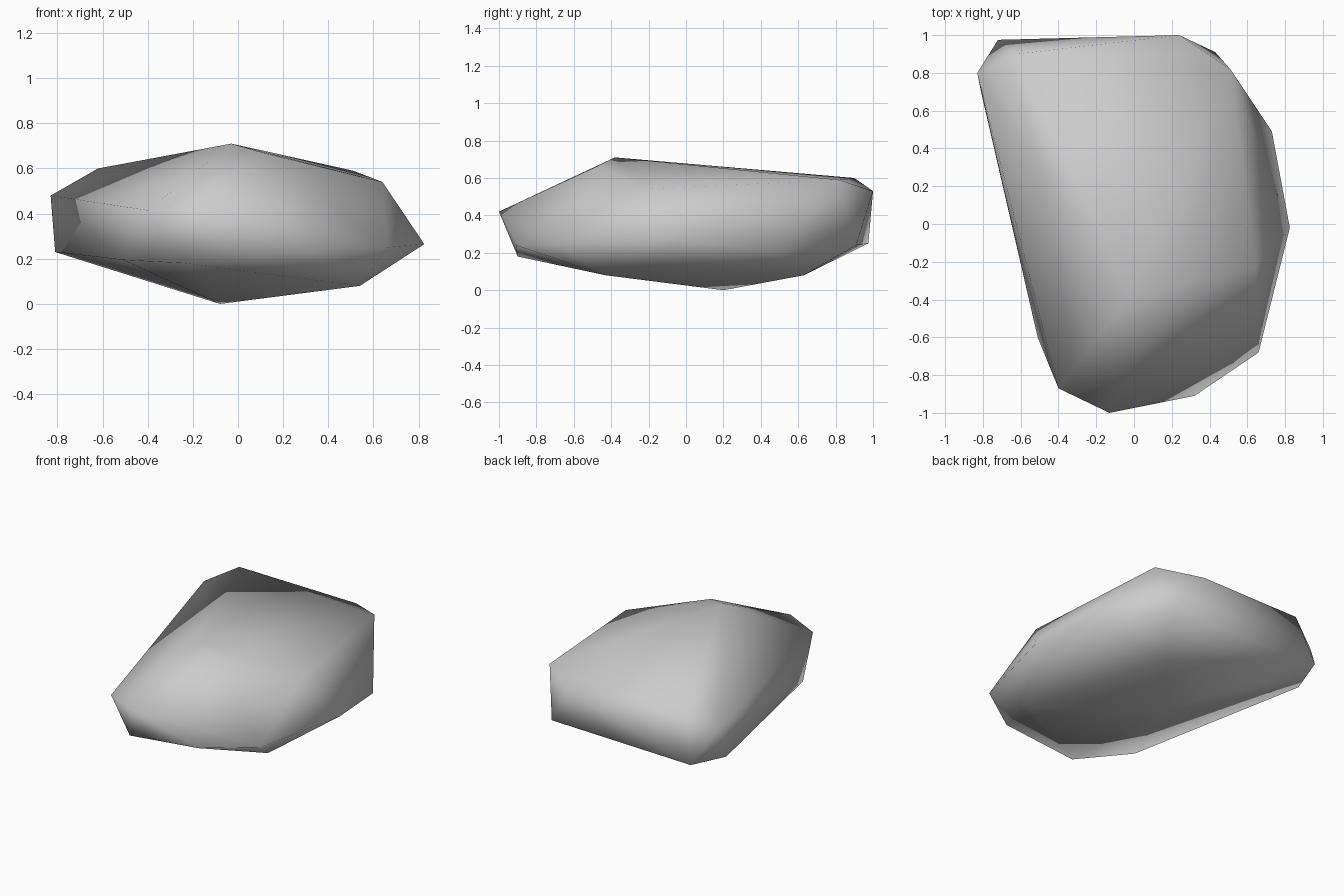
import bpy
import bmesh

cube = bpy.data.objects.get("Cube")
if cube:
    bpy.data.objects.remove(cube, do_unlink=True)

# Stone material
stone = bpy.data.materials.new("stone_grey")
stone.use_nodes = True
grey = (0.6, 0.6, 0.6, 1)
stone.diffuse_color = grey
stone.node_tree.nodes["Principled BSDF"].inputs["Base Color"].default_value = grey

# Corners of the boulder, grouped by height
upper = [
    (-.03, -.38, .71), (.13, -.47, .665), (-.62, .90, .60),
    (.51, .82, .59), (.64, -.23, .54), (.24, 1, .53),
]
middle = [
    (-.83, .80, .48), (-.13, -1, .42), (-.40, -.87, .415),
    (.825, -.02, .265), (-.72, .975, .25), (.66, -.68, .25),
    (.32, -.91, .24), (.43, .91, .24), (-.81, .70, .23), (.73, .49, .21),
]
lower = [
    (-.51, -.60, .195), (-.23, -.90, .18),
    (.54, -.43, .08), (.25, .63, .08), (-.08, .2, 0),
]

# Wrap the corners in a faceted skin and shade it softly
bm = bmesh.new()
for corner in upper + middle + lower:
    bm.verts.new(corner)
bmesh.ops.convex_hull(bm, input=bm.verts[:])
bmesh.ops.recalc_face_normals(bm, faces=bm.faces[:])
for face in bm.faces:
    face.smooth = True

mesh = bpy.data.meshes.new("boulder")
bm.to_mesh(mesh)
bm.free()
mesh.materials.append(stone)
boulder = bpy.data.objects.new("boulder", mesh)
bpy.context.collection.objects.link(boulder)
